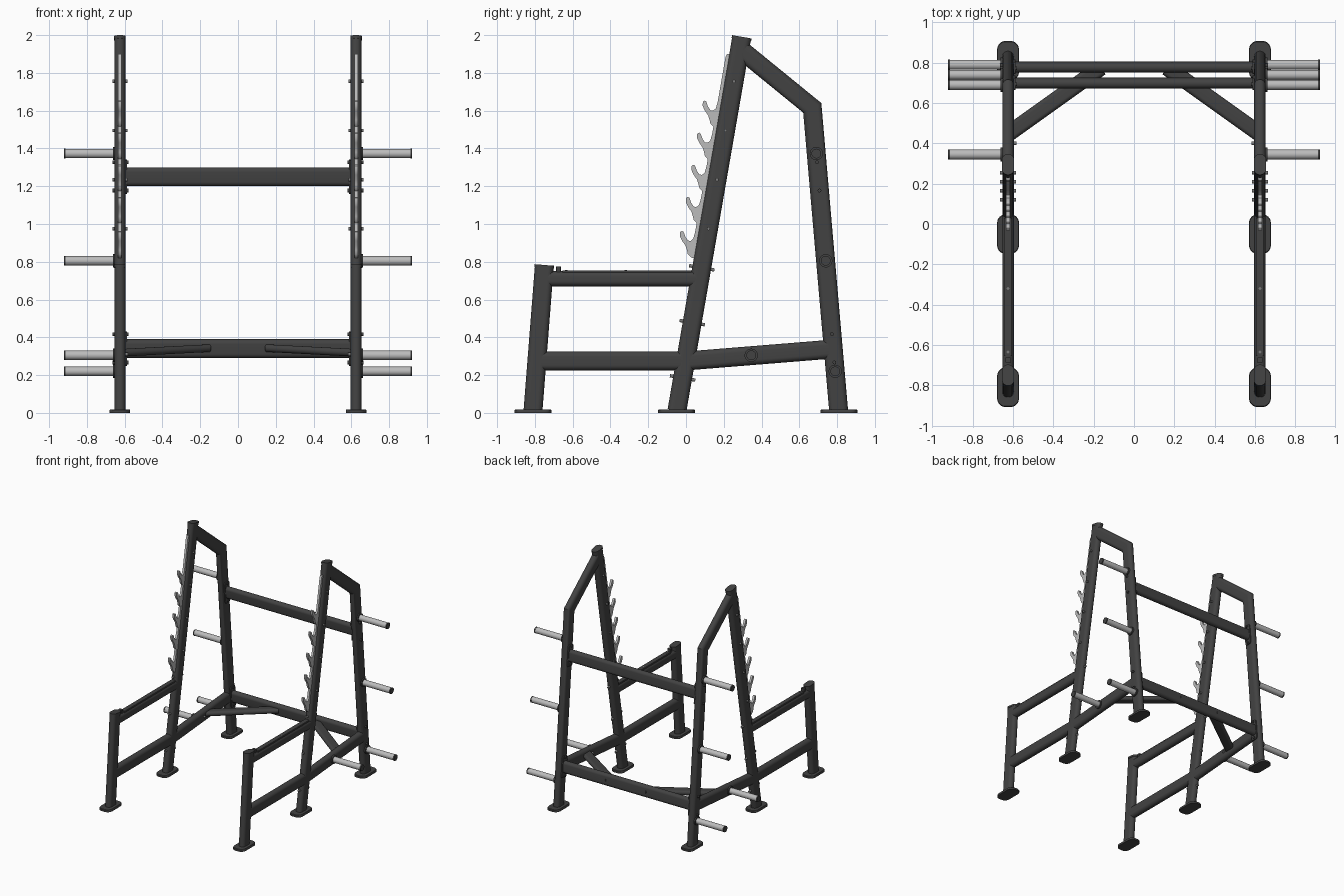
import bpy, bmesh
from math import sin, cos, pi
from mathutils import Vector as V

if "Cube" in bpy.data.objects:
    bpy.data.objects.remove(bpy.data.objects["Cube"])

X = 0.625                                   # centre plane of each side frame


def material(name, c):
    m = bpy.data.materials.new(name)
    m.diffuse_color = (c, c, c, 1)
    m.use_nodes = True
    m.node_tree.nodes["Principled BSDF"].inputs["Base Color"].default_value = m.diffuse_color
    return m


DARK, STEEL = material("dark_paint", 0.055), material("light_steel", 0.5)


def finish(name, bm, mat=DARK, mirror=True):
    bmesh.ops.recalc_face_normals(bm, faces=bm.faces)
    me = bpy.data.meshes.new(name)
    bm.to_mesh(me)
    bm.free()
    me.materials.append(mat)
    ob = bpy.data.objects.new(name, me)
    bpy.context.collection.objects.link(ob)
    bpy.ops.object.select_all(action='DESELECT')
    ob.select_set(True)
    bpy.context.view_layer.objects.active = ob
    bpy.ops.object.shade_smooth_by_angle(angle=0.6)
    if mirror:
        mod = ob.modifiers.new("mirror", 'MIRROR')
        mod.use_mirror_merge = False
    return ob


def rounded(w, t, r, n=8):
    """Outline of a w by t rectangle with corner radius r."""
    pts = []
    for k, (sx, sy) in enumerate([(1, 1), (-1, 1), (-1, -1), (1, -1)]):
        for i in range(n + 1):
            a = (k + i / n) * pi / 2
            pts.append((sx * (w / 2 - r) + r * cos(a), sy * (t / 2 - r) + r * sin(a)))
    return pts


def loft(bm, rings):
    rings = [[bm.verts.new(p) for p in ring] for ring in rings]
    n = len(rings[0])
    for a, b in zip(rings, rings[1:]):
        for i in range(n):
            bm.faces.new((a[i], a[(i + 1) % n], b[(i + 1) % n], b[i]))
    bm.faces.new(rings[0])
    bm.faces.new(rings[-1])


def tube(bm, path, thin, w=0.1, t=0.057, r=None):
    """Flat oval tube along a path with mitred corners; thin is the narrow axis."""
    path, thin = [V(p) for p in path], V(thin).normalized()
    dirs = [(b - a).normalized() for a, b in zip(path, path[1:])]
    rings = []
    for i, p in enumerate(path):
        d0, d1 = dirs[max(i - 1, 0)], dirs[min(i, len(dirs) - 1)]
        w0, mid = thin.cross(d0), thin.cross(d0 + d1).normalized()
        wide = mid / mid.dot(w0)
        rings.append([p + wide * u + thin * v for u, v in rounded(w, t, (r or t / 2 - 0.0005))])
    loft(bm, rings)


def cyl(bm, a, b, r, n=20):
    a, b = V(a), V(b)
    d = (b - a).normalized()
    u = d.orthogonal().normalized()
    v = d.cross(u)
    loft(bm, [[p + (u * cos(2 * pi * i / n) + v * sin(2 * pi * i / n)) * r for i in range(n)]
              for p in (a, b)])


def upright_y(z):
    return -0.05 + 0.1736 * z


def rear_y(z):
    return 0.809 - 0.087 * z


def yz(*pts):
    return [(X, y, z) for y, z in pts]


# side frame tubes
for name, path, w in [
        ("main_upright", yz((upright_y(0.012), 0.012), (upright_y(1.988), 1.988)), 0.1),
        ("rear_leg", yz((rear_y(0.012), 0.012), (rear_y(1.615), 1.615), (0.30, 1.915)), 0.1),
        ("front_post", yz((-0.81, 0.012), (-0.75, 0.778)), 0.1),
        ("safety_rail", yz((-0.755, 0.71), (0.07, 0.71)), 0.08),
        ("lower_front_rail", yz((-0.79, 0.275), (0.0, 0.275)), 0.1),
        ("lower_rear_rail", yz((0.0, 0.275), (0.78, 0.338)), 0.1)]:
    bm = bmesh.new()
    tube(bm, path, (1, 0, 0), w)
    finish(name, bm)

# end caps on the open tube tops
bm = bmesh.new()
tube(bm, yz((upright_y(1.975), 1.975), (upright_y(1.991), 1.991)), (1, 0, 0), 0.105, 0.061)
tube(bm, yz((-0.7510, 0.768), (-0.7498, 0.783)), (1, 0, 0), 0.105, 0.061)
finish("tube_caps", bm)

# wear strip on the safety rail, with its end stop
bm = bmesh.new()
tube(bm, yz((-0.655, 0.744), (0.03, 0.744)), (1, 0, 0), 0.022, 0.04, 0.005)
tube(bm, yz((-0.675, 0.74), (-0.675, 0.775)), (1, 0, 0), 0.025, 0.03, 0.005)
finish("rail_wear_strip", bm)

# foot plates
bm = bmesh.new()
for y in (-0.81, -0.05, 0.81):
    loft(bm, [[(X + px * s, y + py * s, z) for px, py in rounded(0.108, 0.196, 0.042)]
              for z, s in ((0, 1), (0.014, 1), (0.019, 0.96))])
finish("foot_plates", bm)

# cross members between the two sides, leaning with the rear legs
for name, z in (("upper_crossbar", 1.25), ("lower_crossbar", 0.34)):
    bm = bmesh.new()
    y = rear_y(z)
    tube(bm, [(-X + 0.02, y, z), (X - 0.02, y, z)], (0, 1, 0.087), 0.1, 0.05)
    finish(name, bm, mirror=False)

# mounting flanges with bolts on the inner faces of the rear legs
bm = bmesh.new()
for z in (1.25, 0.34):
    tube(bm, [(0.588, rear_y(z), z), (0.6, rear_y(z), z)], (0, 1, 0.087), 0.18, 0.06, 0.015)
    for dz in (-0.073, 0.077):
        y = rear_y(z + dz)
        cyl(bm, (0.58, y, z + dz), (0.665, y, z + dz), 0.01, 12)
finish("crossbar_flanges", bm)

# diagonal floor braces
bm = bmesh.new()
tube(bm, [(0.62, 0.45, 0.318), (0.165, 0.775, 0.342)], (0.05, 0, 1), 0.08, 0.04)
finish("diagonal_brace", bm)

# weight pegs with collars and end caps
pegs, trim = bmesh.new(), bmesh.new()
for y, z in ((0.69, 1.373), (0.74, 0.805), (0.345, 0.305), (0.79, 0.22)):
    cyl(pegs, (0.64, y, z), (0.915, y, z), 0.0245, 32)
    cyl(trim, (0.64, y, z), (0.663, y, z), 0.035, 32)
    cyl(trim, (0.912, y, z), (0.922, y, z), 0.0255, 32)
finish("weight_pegs", pegs, STEEL)
finish("peg_collars_and_caps", trim)

# bar-hook comb: one plate with five hooks, (height, reach from upright front)
HOOK = [(0.045, 0.018), (0.012, 0.022), (0.0, 0.034), (0.002, 0.048), (0.02, 0.064),
        (0.048, 0.079), (0.054, 0.088), (0.048, 0.097), (0.025, 0.094), (0.0, 0.078),
        (-0.025, 0.056), (-0.05, 0.044), (-0.07, 0.036), (-0.085, 0.018)]
comb = [(1.90, -0.02), (1.90, 0.012), (1.885, 0.018)]
for z0 in (1.60, 1.43, 1.26, 1.09, 0.91):
    comb += [(z0 + z, n) for z, n in HOOK]
comb += [(0.82, 0.008), (0.82, -0.02)]
bm = bmesh.new()
loft(bm, [[(x, upright_y(z) - 0.05 - n, z) for z, n in comb] for x in (X - 0.009, X + 0.009)])
finish("bar_hook_comb", bm, STEEL)

# bolts through the uprights, sideways and front to back, and on the rails
bm = bmesh.new()
for z in (1.755, 1.495, 1.235, 0.975):
    y = upright_y(z)
    cyl(bm, (0.585, y, z), (0.665, y, z), 0.009, 12)
for z in (0.768, 0.478, 0.185):
    c, d = V((X, upright_y(z), z)), V((0, 1, -0.1736)).normalized()
    cyl(bm, c - d * 0.068, c + d * 0.068, 0.009, 12)
for y in (-0.635, -0.32):
    cyl(bm, (X, y, 0.74), (X, y, 0.757), 0.007, 12)
cyl(bm, (0.583, 0.40, 0.31), (0.6, 0.40, 0.31), 0.009, 12)
finish("bolts", bm, material("bolt_metal", 0.2))
